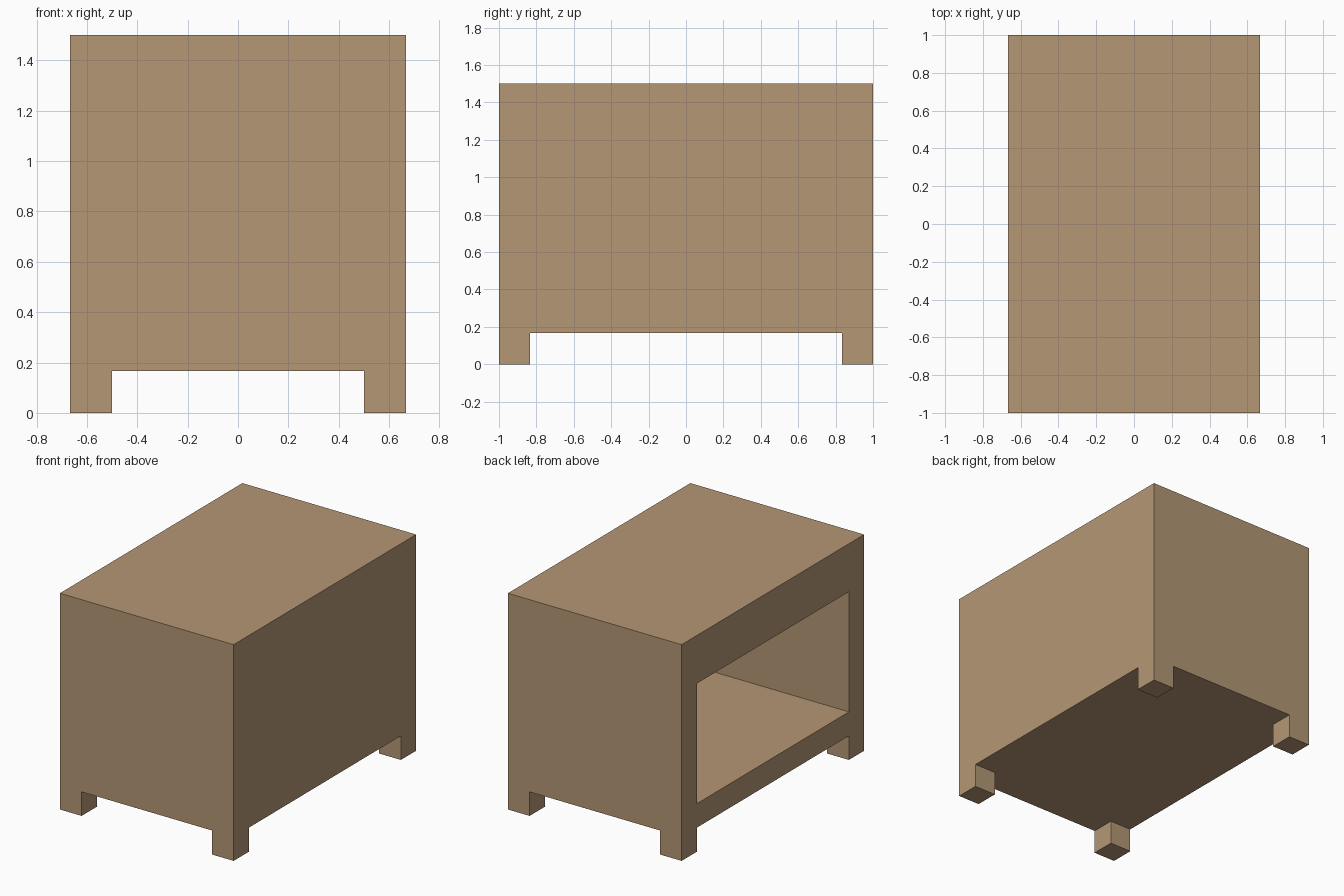
import bpy, bmesh
from mathutils import Matrix, Vector

if "Cube" in bpy.data.objects:
    bpy.data.objects.remove(bpy.data.objects["Cube"])

U = 1 / 6                      # board thickness, the module of the whole piece
W, D, H = 8 * U, 12 * U, 9 * U

wood = bpy.data.materials.new("light brown wood")
wood.diffuse_color = (0.456, 0.309, 0.175, 1)
wood.use_nodes = True
wood.node_tree.nodes["Principled BSDF"].inputs["Base Color"].default_value = wood.diffuse_color


def box(bm, lo, hi):
    lo, hi = Vector(lo), Vector(hi)
    m = Matrix.Translation((lo + hi) / 2) @ Matrix.Diagonal((*(hi - lo), 1))
    bmesh.ops.create_cube(bm, size=1, matrix=m)


def finish(name, bm):
    bmesh.ops.recalc_face_normals(bm, faces=bm.faces)
    mesh = bpy.data.meshes.new(name)
    bm.to_mesh(mesh)
    bm.free()
    mesh.materials.append(wood)
    obj = bpy.data.objects.new(name, mesh)
    bpy.context.collection.objects.link(obj)
    return obj


# Cabinet body with a deep compartment open on the left side
bm = bmesh.new()
box(bm, (-W / 2, -D / 2, U), (W / 2, D / 2, H))
side = min(bm.faces, key=lambda f: f.calc_center_median().x)
bmesh.ops.inset_region(bm, faces=[side], thickness=U, use_even_offset=True)
for v in side.verts:           # thicker board above the opening
    if v.co.z > H / 2:
        v.co.z -= U
new = bmesh.ops.extrude_face_region(bm, geom=[side])["geom"]
for v in (g for g in new if isinstance(g, bmesh.types.BMVert)):
    v.co.x = W / 2 - U         # leaves a one-board back wall
if side.is_valid:
    bmesh.ops.delete(bm, geom=[side], context='FACES_ONLY')
finish("cabinet_body", bm)

# Four square feet at the corners
for sx, xname in ((-1, "left"), (1, "right")):
    for sy, yname in ((-1, "front"), (1, "back")):
        bm = bmesh.new()
        cx, cy = sx * (W - U) / 2, sy * (D - U) / 2
        box(bm, (cx - U / 2, cy - U / 2, 0), (cx + U / 2, cy + U / 2, U))
        finish(f"{yname}_{xname}_foot", bm)
